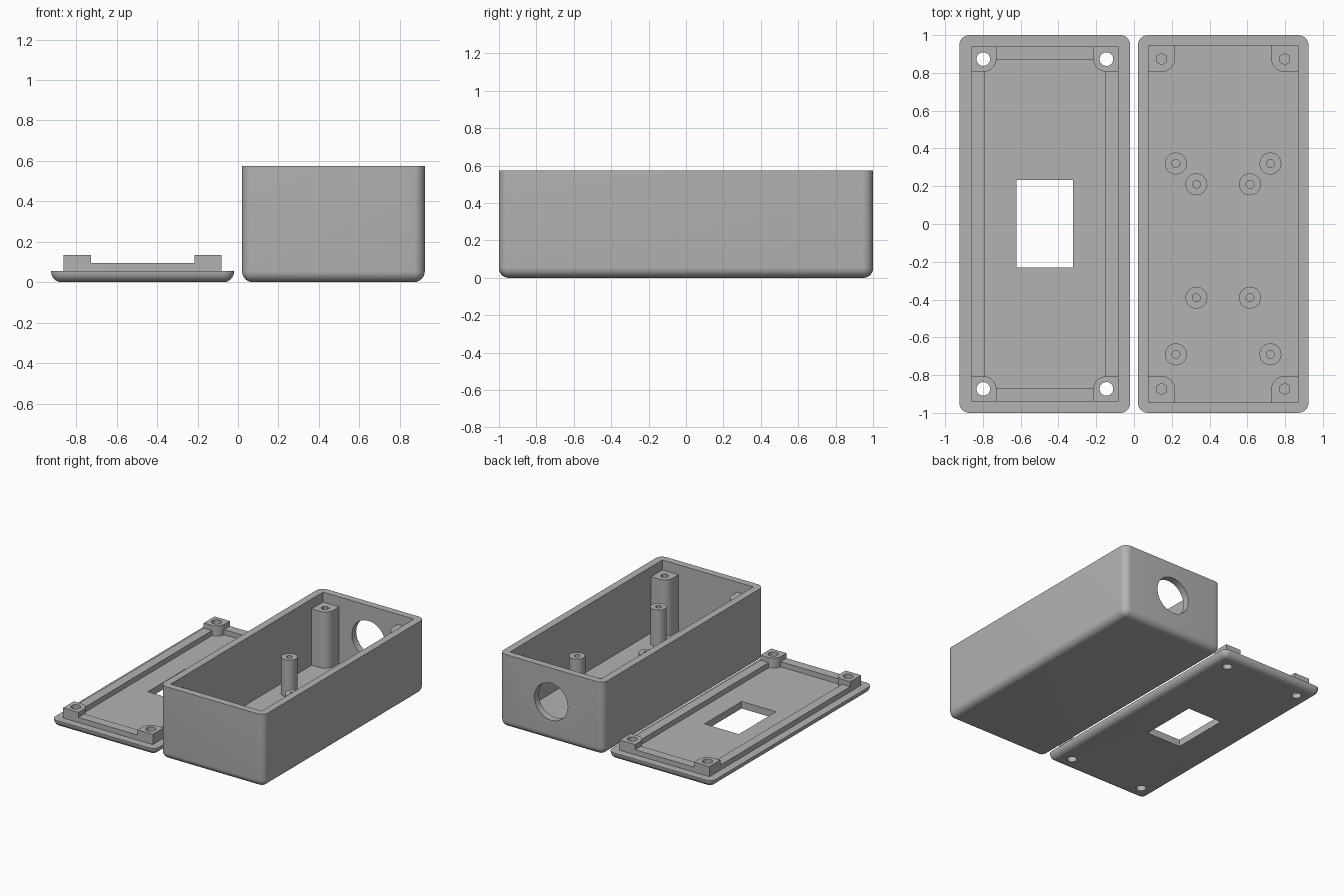
import bpy, bmesh, math
from mathutils import Matrix, Vector

old = bpy.data.objects.get("Cube")
if old:
    bpy.data.objects.remove(old, do_unlink=True)

grey = bpy.data.materials.new("plain grey")
grey.use_nodes = True
COLOUR = (0.45, 0.45, 0.45, 1)
grey.diffuse_color = COLOUR
grey.node_tree.nodes["Principled BSDF"].inputs["Base Color"].default_value = COLOUR


def to_object(name, bm):
    bmesh.ops.recalc_face_normals(bm, faces=bm.faces)
    mesh = bpy.data.meshes.new(name)
    bm.to_mesh(mesh)
    bm.free()
    mesh.materials.append(grey)
    ob = bpy.data.objects.new(name, mesh)
    bpy.context.collection.objects.link(ob)
    return ob


def block(name, lo, hi, radius=0):
    """Box between two corners; a radius rounds all edges but the top rim."""
    bm = bmesh.new()
    bmesh.ops.create_cube(bm, size=1)
    lo, hi = Vector(lo), Vector(hi)
    for v in bm.verts:
        v.co = [(a + b) / 2 + c * (b - a) for a, b, c in zip(lo, hi, v.co)]
    if radius:
        edges = [e for e in bm.edges if min(v.co.z for v in e.verts) < hi.z - 0.001]
        bmesh.ops.bevel(bm, geom=edges, offset=radius, segments=8,
                        profile=0.5, affect='EDGES', clamp_overlap=False)
    return to_object(name, bm)


def cylinder(name, x, y, z0, z1, r, sides=40):
    bm = bmesh.new()
    bmesh.ops.create_cone(bm, cap_ends=True, segments=sides, radius1=r, radius2=r,
                          depth=z1 - z0, matrix=Matrix.Translation((x, y, (z0 + z1) / 2)))
    return to_object(name, bm)


def corner_post(name, x, y, sx, sy, size, r, z0, z1):
    """Post filling the corner (x, y), with its inward edge rounded."""
    pts = [(0, 0), (size, 0)]
    for i in range(11):
        a = math.pi / 2 * i / 10
        pts.append((size - r + r * math.cos(a), size - r + r * math.sin(a)))
    pts.append((0, size))
    bm = bmesh.new()
    face = bm.faces.new([bm.verts.new((x - sx * u, y - sy * v, z0)) for u, v in pts])
    up = bmesh.ops.extrude_face_region(bm, geom=[face])["geom"]
    bmesh.ops.translate(bm, vec=(0, 0, z1 - z0),
                        verts=[g for g in up if isinstance(g, bmesh.types.BMVert)])
    return to_object(name, bm)


def activate(ob):
    bpy.ops.object.select_all(action='DESELECT')
    ob.select_set(True)
    bpy.context.view_layer.objects.active = ob


def subtract(targets, cutter):
    for ob in targets:
        activate(ob)
        mod = ob.modifiers.new("cut", 'BOOLEAN')
        mod.operation, mod.solver, mod.object = 'DIFFERENCE', 'EXACT', cutter
        bpy.ops.object.modifier_apply(modifier=mod.name)
    bpy.data.objects.remove(cutter, do_unlink=True)


BOX_X, LID_X, HALF_W = 0.472, -0.472, 0.452
HOLE_DX, HOLE_Y = 0.326, 0.873
CORNERS = [(sx, sy) for sx in (-1, 1) for sy in (-1, 1)]
SIDE = {-1: "right", 1: "left"}
END = {-1: "front", 1: "back"}
parts = []

# Open box with a cavity and a round cable hole in the back end
shell = block("box_shell", (BOX_X - HALF_W, -1, 0), (BOX_X + HALF_W, 1, 0.575), 0.055)
subtract([shell], block("cavity", (BOX_X - 0.395, -0.945, 0.055), (BOX_X + 0.395, 0.945, 0.7)))
cable = cylinder("cable_cutter", 0, 0, -0.1, 0.1, 0.145, 48)
cable.data.transform(Matrix.Translation((BOX_X, 0.98, 0.31)) @ Matrix.Rotation(math.pi / 2, 4, 'X'))
subtract([shell], cable)
parts.append(shell)

# Screw posts in the box corners, with hexagonal bores
for sx, sy in CORNERS:
    post = corner_post(f"box_post_{END[sy]}_{SIDE[sx]}", BOX_X + sx * 0.41, sy * 0.96,
                       sx, sy, 0.155, 0.07, 0.03, 0.497)
    subtract([post], cylinder("bore", BOX_X + sx * HOLE_DX, sy * HOLE_Y, 0.15, 0.6, 0.03, 6))
    parts.append(post)

# Four tall and four short board standoffs
for label, dx, ys, top in (("tall", 0.25, (0.32, -0.69), 0.345),
                           ("short", 0.142, (0.21, -0.39), 0.13)):
    for sx in (-1, 1):
        for y, end in zip(ys, ("back", "front")):
            x = BOX_X + sx * dx
            peg = cylinder(f"{label}_standoff_{end}_{SIDE[sx]}", x, y, 0.03, top, 0.058)
            subtract([peg, shell], cylinder("bore", x, y, 0.01, 0.5, 0.021, 16))
            parts.append(peg)

# Lid plate with display window
plate = block("lid_plate", (LID_X - HALF_W, -1, 0), (LID_X + HALF_W, 1, 0.055), 0.052)
subtract([plate], block("window", (LID_X - 0.15, -0.23, -0.1), (LID_X + 0.15, 0.232, 0.2)))
parts.append(plate)

# Raised locating rim
rim = block("lid_rim", (LID_X - 0.39, -0.94, 0.04), (LID_X + 0.39, 0.94, 0.095))
subtract([rim], block("rim_inner", (LID_X - 0.318, -0.867, 0), (LID_X + 0.318, 0.867, 0.2)))
parts.append(rim)

# Corner bosses on the lid, with screw holes through everything
for sx, sy in CORNERS:
    boss = corner_post(f"lid_boss_{END[sy]}_{SIDE[sx]}", LID_X + sx * 0.39, sy * 0.94,
                       sx, sy, 0.134, 0.07, 0.04, 0.135)
    subtract([boss, plate, rim],
             cylinder("screw_hole", LID_X + sx * HOLE_DX, sy * HOLE_Y, -0.1, 0.3, 0.036, 32))
    parts.append(boss)

for ob in parts:
    activate(ob)
    bpy.ops.object.shade_smooth_by_angle(angle=math.radians(30))
